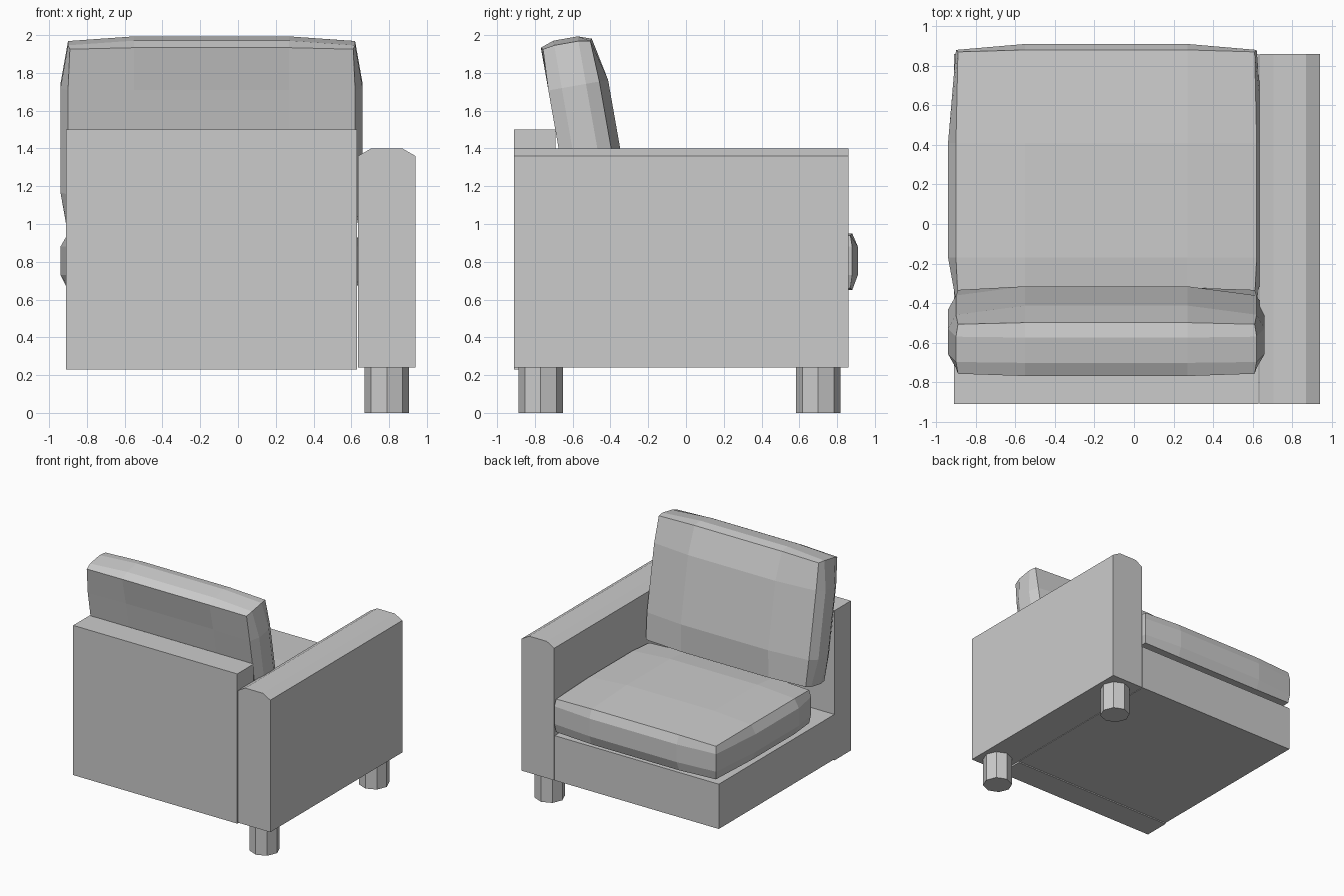
import bpy, bmesh
from math import pi, radians
from mathutils import Matrix, Vector

cube = bpy.data.objects.get("Cube")
if cube:
    bpy.data.objects.remove(cube, do_unlink=True)

grey = bpy.data.materials.new("plain_grey")
grey.use_nodes = True
COLOUR = (0.6, 0.6, 0.6, 1)
grey.diffuse_color = COLOUR
grey.node_tree.nodes["Principled BSDF"].inputs["Base Color"].default_value = COLOUR


def add_object(name, bm):
    bmesh.ops.recalc_face_normals(bm, faces=bm.faces)
    mesh = bpy.data.meshes.new(name)
    bm.to_mesh(mesh)
    bm.free()
    mesh.materials.append(grey)
    obj = bpy.data.objects.new(name, mesh)
    bpy.context.collection.objects.link(obj)
    return obj


def extrude_profile(name, profile, y0, y1):
    """Extrude an (x, z) outline along y."""
    bm = bmesh.new()
    face = bm.faces.new([bm.verts.new((x, y0, z)) for x, z in profile])
    geom = bmesh.ops.extrude_face_region(bm, geom=[face])["geom"]
    moved = [v for v in geom if isinstance(v, bmesh.types.BMVert)]
    bmesh.ops.translate(bm, verts=moved, vec=(0, y1 - y0, 0))
    return add_object(name, bm)


def box(name, x0, x1, y0, y1, z0, z1):
    return extrude_profile(name, [(x0, z0), (x1, z0), (x1, z1), (x0, z1)], y0, y1)


def cushion(name, levels, bulge_low, bulge_high, place):
    """Box with three panels per side; panel centres puff out, borders only slightly."""
    bm = bmesh.new()
    verts = {}

    def vert(key):
        if key not in verts:
            inner = sum(k in (1, 2) for k in key)
            co = Vector([levels[a][k] for a, k in enumerate(key)])
            for a, k in enumerate(key):
                if k == 0:
                    co[a] -= (0, 0.01, bulge_low[a])[inner]
                elif k == 3:
                    co[a] += (0, 0.01, bulge_high[a])[inner]
            verts[key] = bm.verts.new(place @ co)
        return verts[key]

    for axis in range(3):
        for side in (0, 3):
            for i in range(3):
                for j in range(3):
                    keys = []
                    for u, v in ((i, j), (i + 1, j), (i + 1, j + 1), (i, j + 1)):
                        key = [u, v]
                        key.insert(axis, side)
                        keys.append(tuple(key))
                    bm.faces.new([vert(k) for k in keys])
    return add_object(name, bm)


# Frame: back panel, seat base and one chamfered arm
box("back_panel", -0.91, 0.63, -0.91, -0.69, 0.23, 1.5)
box("seat_base", -0.91, 0.63, -0.69, 0.86, 0.24, 0.62)
arm = [(0.635, 0.24), (0.94, 0.24), (0.94, 1.36), (0.87, 1.4), (0.705, 1.4), (0.635, 1.36)]
extrude_profile("left_arm", arm, -0.91, 0.86)

# Eight-sided legs under the arm
for name, y in (("back_leg", 0.7), ("front_leg", -0.77)):
    bm = bmesh.new()
    bmesh.ops.create_cone(bm, cap_ends=True, segments=8, radius1=0.118, radius2=0.118,
                          depth=0.24, matrix=Matrix.Translation((0.788, y, 0.12)))
    add_object(name, bm)

# Seat cushion, and back cushion leaning on the panel
width = (-0.75, -0.41, 0.41, 0.75)
cushion("seat_cushion", (width, (-0.38, -0.17, 0.41, 0.87), (0.66, 0.73, 0.88, 0.94)),
        (0.05, 0.04, 0), (0.05, 0.04, 0.035), Matrix.Translation((-0.14, 0, 0)))
lean = Matrix.Translation((-0.14, -0.545, 1.455)) @ Matrix.Rotation(radians(10), 4, "X")
cushion("back_cushion", (width, (-0.127, -0.065, 0.065, 0.127), (-0.5, -0.28, 0.28, 0.5)),
        (0.05, 0, 0.03), (0.05, 0.057, 0.035), lean)
